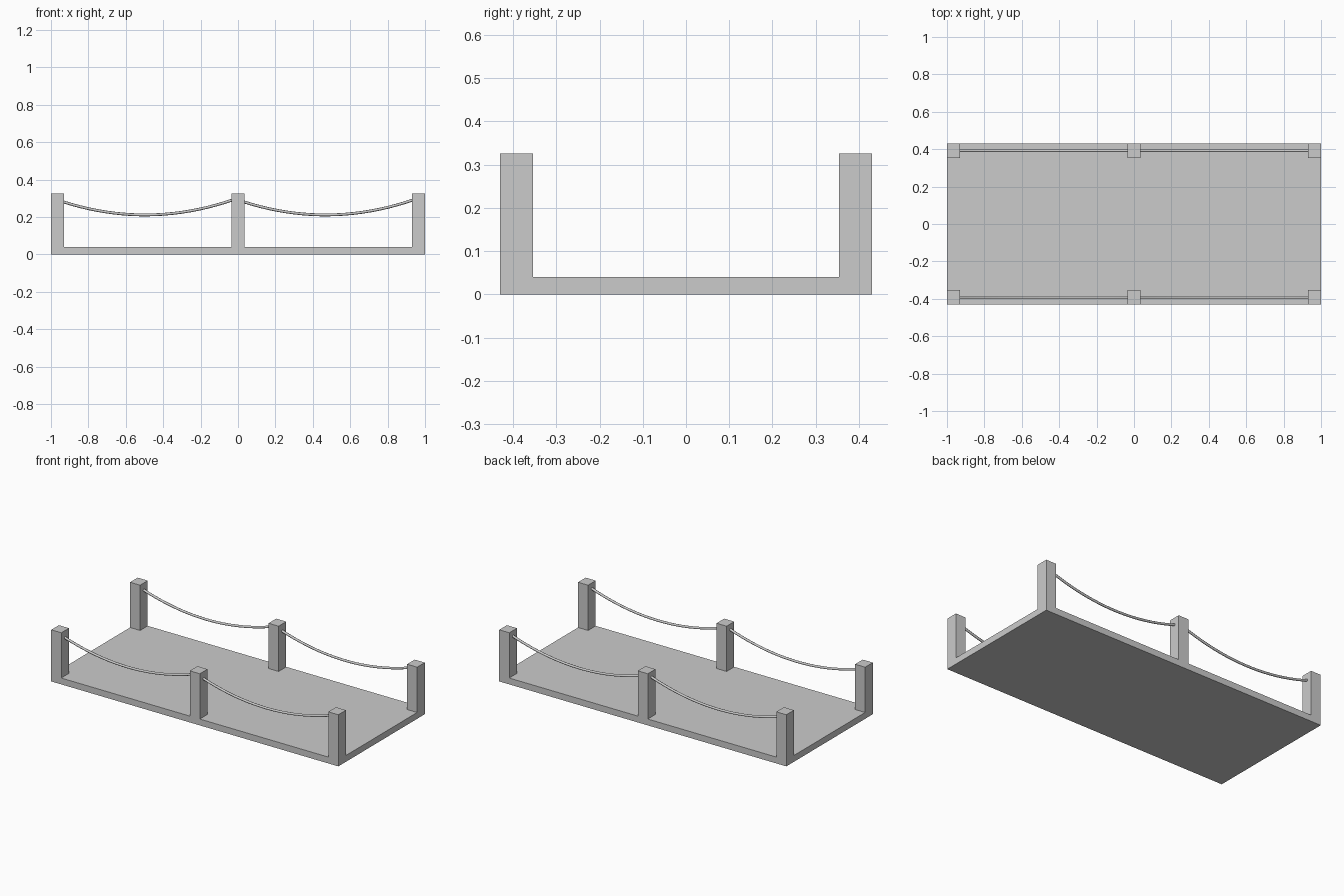
import bpy, bmesh
from mathutils import Matrix

if "Cube" in bpy.data.objects:
    bpy.data.objects.remove(bpy.data.objects["Cube"])

HALF_Y = 0.43
DECK_H = 0.04
POST = (0.07, 0.076, 0.325)
POST_Y = HALF_Y - POST[1] / 2
ROPE_R = 0.0075


def box(name, size, loc):
    bm = bmesh.new()
    bmesh.ops.create_cube(bm, size=1.0,
                          matrix=Matrix.Translation(loc) @ Matrix.Diagonal((*size, 1)))
    me = bpy.data.meshes.new(name)
    bm.to_mesh(me)
    bm.free()
    ob = bpy.data.objects.new(name, me)
    bpy.context.collection.objects.link(ob)
    return ob


def rope(name, x_start, x_end, x_low, y):
    # sagging rope whose ends are tucked slightly into the posts
    cu = bpy.data.curves.new(name, 'CURVE')
    cu.dimensions = '3D'
    cu.bevel_depth = ROPE_R
    cu.bevel_resolution = 2
    cu.use_fill_caps = True
    n = 20
    sp = cu.splines.new('POLY')
    sp.points.add(n)
    for i, p in enumerate(sp.points):
        x = x_start + (x_end - x_start) * i / n
        p.co = (x, y, 0.211 + 0.366 * (x - x_low) ** 2, 1)
    sp.use_smooth = True
    ob = bpy.data.objects.new(name, cu)
    bpy.context.collection.objects.link(ob)
    return ob


# Deck slab
box("deck", (2.0, 2 * HALF_Y, DECK_H), (0, 0, DECK_H / 2))

for side, s in (("front", -1), ("back", 1)):
    # Three square posts per side
    for label, x in (("left", -0.965), ("middle", 0.0), ("right", 0.965)):
        box(f"{side}_{label}_post", POST, (x, s * POST_Y, POST[2] / 2))
    # Two sagging ropes per side
    for label, dx in (("left", 0.0), ("right", 0.965)):
        rope(f"{side}_{label}_rope", -0.94 + dx, -0.025 + dx, -0.497 + dx, s * POST_Y)
